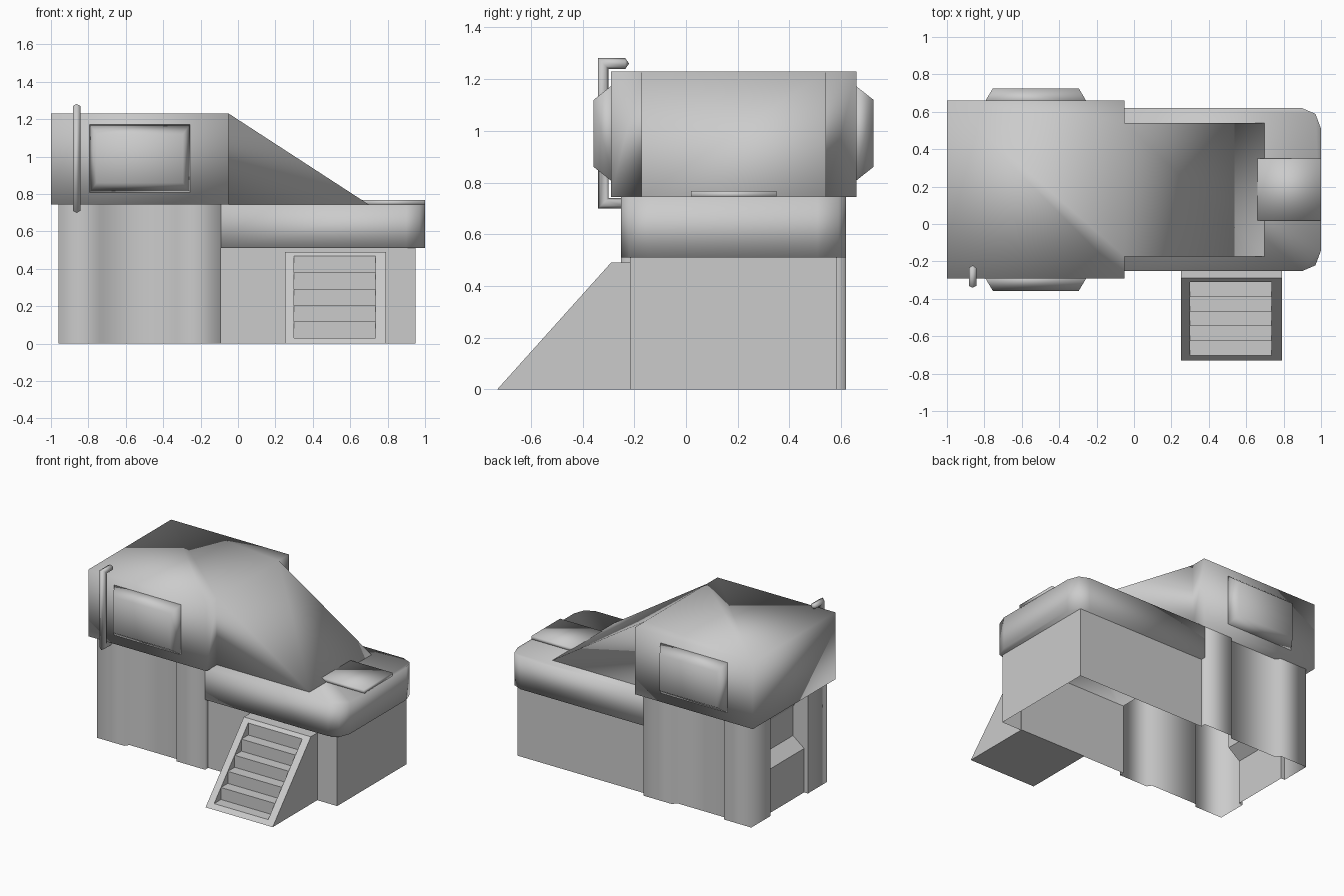
import bpy, bmesh, math
from mathutils import Vector

if "Cube" in bpy.data.objects:
    bpy.data.objects.remove(bpy.data.objects["Cube"])

grey = bpy.data.materials.new("plain_grey")
grey.use_nodes = True
grey.diffuse_color = (0.6, 0.6, 0.6, 1)
grey.node_tree.nodes["Principled BSDF"].inputs["Base Color"].default_value = (0.6, 0.6, 0.6, 1)

MID_Y = 0.184  # centre line of the building


def finish(bm, name, smooth=True, recalc=True):
    if recalc:
        bmesh.ops.recalc_face_normals(bm, faces=bm.faces[:])
    mesh = bpy.data.meshes.new(name)
    for f in bm.faces:
        f.smooth = smooth
    bm.to_mesh(mesh)
    bm.free()
    mesh.materials.append(grey)
    obj = bpy.data.objects.new(name, mesh)
    bpy.context.collection.objects.link(obj)
    return obj


def prism(bm, points, place, lo, hi, caps=True, closed=True):
    """Sweep a 2D outline from lo to hi; place maps (a, b, depth) to xyz."""
    rings = [[bm.verts.new(place(a, b, d)) for a, b in points] for d in (lo, hi)]
    n = len(points)
    for i in range(n if closed else n - 1):
        j = (i + 1) % n
        bm.faces.new((rings[0][i], rings[0][j], rings[1][j], rings[1][i]))
    if caps:
        bm.faces.new(rings[0][::-1])
        bm.faces.new(rings[1])
    return rings


def upright(a, b, d):
    return (a, MID_Y + b, d)


def sideways(a, b, d):
    return (d, a, b)


def mirrored(half):
    return half + [(x, -y) for x, y in reversed(half)]


# Upper storey, with the middle of its end wall drawn out into a sloping roof
bm = bmesh.new()
prism(bm, mirrored([(-1, -0.475), (-0.05, -0.475), (-0.05, -0.357)]), upright, 0.743, 1.23)
bm.faces.ensure_lookup_table()
wall = next(f for f in bm.faces if len(f.verts) == 4 and
            all(abs(v.co.x + 0.05) < 1e-4 and abs(v.co.y - MID_Y) < 0.4 for v in f.verts))
out = bmesh.ops.extrude_face_region(bm, geom=[wall])["geom"]
for v in out:
    if isinstance(v, bmesh.types.BMVert):
        v.co.x, v.co.z = 0.7, 0.743
if wall.is_valid:
    bm.faces.remove(wall)
bmesh.ops.remove_doubles(bm, verts=bm.verts[:], dist=1e-4)
bmesh.ops.dissolve_degenerate(bm, edges=bm.edges[:], dist=1e-4)
finish(bm, "upper_storey_and_sloping_roof")

# Ledge with rounded outer corners
bm = bmesh.new()
prism(bm, mirrored([(-0.09, -0.435), (0.9, -0.435), (0.97, -0.405), (1, -0.325)]), upright, 0.51, 0.745)
finish(bm, "ledge")

# Walls under the ledge, open at the bottom
bm = bmesh.new()
prism(bm, mirrored([(-0.09, -0.4), (0.95, -0.4)]), upright, 0, 0.515, caps=False, closed=False)
base = finish(bm, "ledge_base_walls", smooth=False)

# Lower storey walls with corner pillars and recessed panels
bm = bmesh.new()
half = [(-0.96, -0.215), (-0.96, -0.435), (-0.74, -0.435), (-0.72, -0.405),
        (-0.34, -0.405), (-0.32, -0.435), (-0.09, -0.435), (-0.09, -0.4)]
for s in (1, -1):
    prism(bm, [(x, y * s) for x, y in half], upright, 0, 0.75, caps=False, closed=False)
finish(bm, "lower_storey_walls")

# Niche in the end wall, with a sloping sill and closed cheeks
bm = bmesh.new()
sill = [(-0.93, 0), (-0.93, 0.32), (-0.84, 0.39), (-0.84, 0.6), (-0.93, 0.75)]
sides = prism(bm, sill, lambda a, b, d: (a, MID_Y + d, b), -0.215, 0.215, caps=False, closed=False)
for ring, y in zip(sides, (-0.215, 0.215)):
    edge = [bm.verts.new((-0.96, MID_Y + y, z)) for z in (0.75, 0)]
    bm.faces.new(ring + edge)
finish(bm, "end_wall_niche", smooth=False)

# Bay windows on the front and back
for s, name in ((-1, "front_bay_window"), (1, "back_bay_window")):
    bm = bmesh.new()
    rings = []
    for x, z, y in ((0.275, 0.19, 0.465), (0.23, 0.13, 0.541)):
        rings.append([bm.verts.new((-0.525 + x * a, MID_Y + s * y, 0.99 + z * b))
                      for a, b in ((-1, -1), (1, -1), (1, 1), (-1, 1))])
    for i in range(4):
        j = (i + 1) % 4
        bm.faces.new((rings[0][i], rings[0][j], rings[1][j], rings[1][i]))
    bm.faces.new(rings[0][::-1])
    bm.faces.new(rings[1])
    finish(bm, name)

# Hatch plate on the ledge
bm = bmesh.new()
prism(bm, [(0.66, 0.02), (1, 0.02), (1, 0.35), (0.66, 0.35)], lambda a, b, d: (a, b, d), 0.74, 0.768)
finish(bm, "ledge_hatch")

# Entrance stairs between two sloping sides
slope = [(-0.73, 0), (-0.29, 0.49), (-0.21, 0.49), (-0.21, 0)]
for lo, hi, name in ((0.25, 0.3, "stair_side_right"), (0.735, 0.79, "stair_side_left")):
    bm = bmesh.new()
    prism(bm, slope, sideways, lo, hi)
    finish(bm, name, smooth=False)
steps = [slope[0]]
for i in range(6):
    y = -0.703 + i * 0.0785
    z = (y + 0.73) * 0.49 / 0.44
    if i:
        steps.append((y, steps[-1][1]))
    steps.append((y, z))
bm = bmesh.new()
prism(bm, steps + slope[1:], sideways, 0.3, 0.735)
finish(bm, "stair_treads", smooth=False)

# Bent hexagonal pipe on the front corner
path = [Vector(p) for p in ((-0.24, 0.72), (-0.32, 0.72), (-0.32, 1.26), (-0.235, 1.26))]
dirs = [(b - a).normalized() for a, b in zip(path, path[1:])]
bm = bmesh.new()
rings = []
for i, p in enumerate(path):
    near = {dirs[max(i - 1, 0)].freeze(), dirs[min(i, len(dirs) - 1)].freeze()}
    normal = sum((Vector((-d.y, d.x)) for d in near), Vector((0, 0)))
    ring = []
    for k in range(6):
        t = k * math.pi / 3
        q = p + normal * 0.021 * math.cos(t)
        ring.append(bm.verts.new((-0.863 + 0.023 * math.sin(t), q.x, q.y)))
    rings.append(ring)
for a, b in zip(rings, rings[1:]):
    for k in range(6):
        bm.faces.new((a[k], a[(k + 1) % 6], b[(k + 1) % 6], b[k]))
for ring, y, z in ((rings[0], -0.22, 0.72), (rings[-1], -0.22, 1.26)):
    tip = bm.verts.new((-0.863, y, z))
    for k in range(6):
        bm.faces.new((ring[k], ring[(k + 1) % 6], tip))
finish(bm, "corner_pipe")
